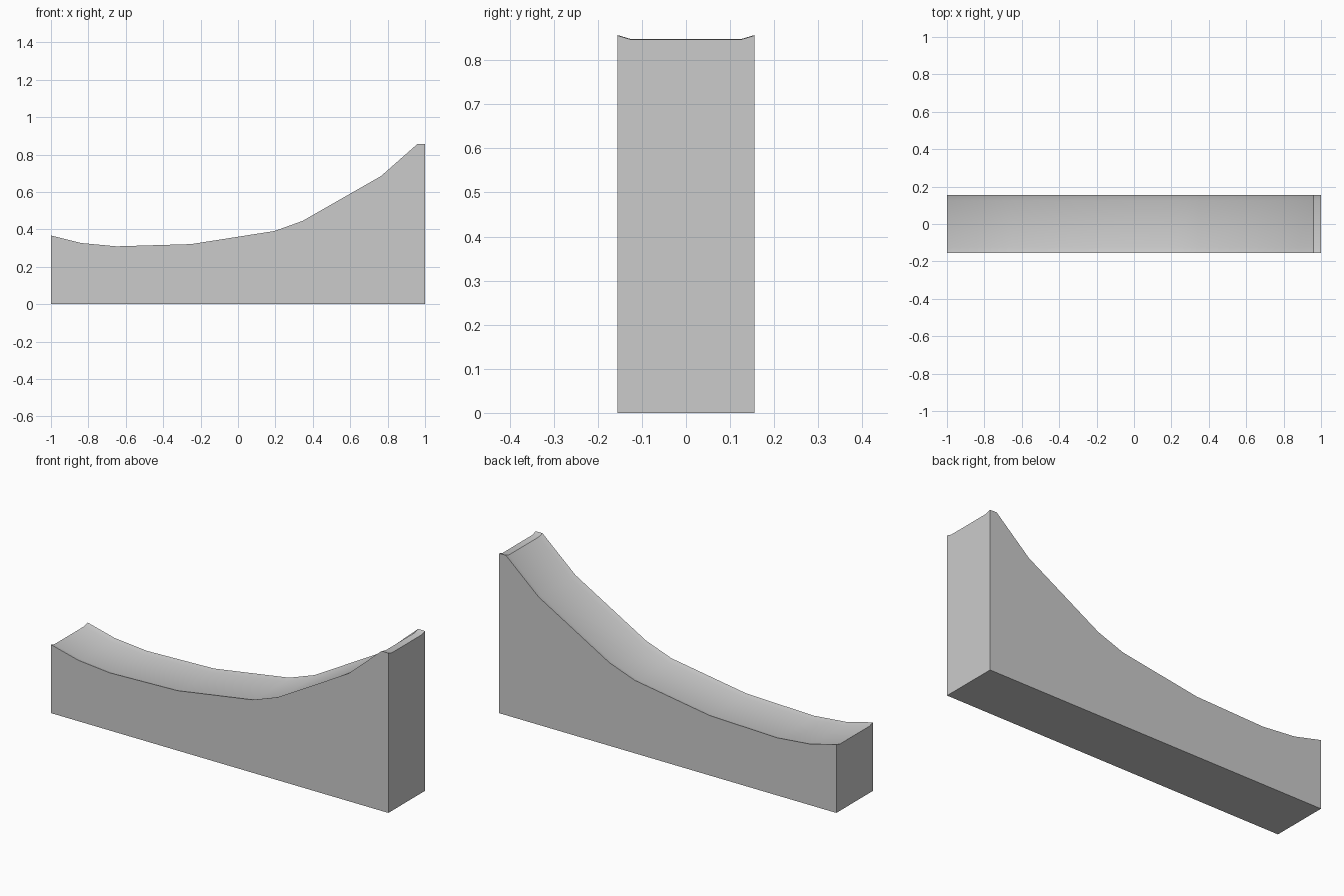
import bpy, bmesh

if "Cube" in bpy.data.objects:
    bpy.data.objects.remove(bpy.data.objects["Cube"])

# Side profile of the ramp's upper edge (x, z)
PROFILE = [(-1, 0.367), (-0.84, 0.327), (-0.65, 0.309), (-0.25, 0.321), (0.195, 0.391),
           (0.345, 0.445), (0.765, 0.685), (0.96, 0.857), (1, 0.856)]
# Cross-section: raised lips on both edges of a flat channel (y, z drop)
SECTION = [(-0.155, 0), (-0.125, 0.009), (0.125, 0.009), (0.155, 0)]

bm = bmesh.new()
top = [[bm.verts.new((x, y, z - d)) for y, d in SECTION] for x, z in PROFILE]
base = [[bm.verts.new((x, y, 0)) for y in (-0.155, 0.155)] for x in (-1, 1)]

# Curved top surface
for a, b in zip(top, top[1:]):
    for j in range(len(SECTION) - 1):
        bm.faces.new((a[j], b[j], b[j + 1], a[j + 1]))

# Sides, ends and bottom
for j, k in ((0, 0), (-1, 1)):
    bm.faces.new([row[j] for row in top] + [base[1][k], base[0][k]])
for row, foot in ((top[0], base[0]), (top[-1], base[1])):
    bm.faces.new(row + [foot[1], foot[0]])
bm.faces.new((base[0][0], base[0][1], base[1][1], base[1][0]))
bmesh.ops.recalc_face_normals(bm, faces=bm.faces[:])

mesh = bpy.data.meshes.new("curved_ramp")
bm.to_mesh(mesh)
bm.free()
ramp = bpy.data.objects.new("curved_ramp", mesh)
bpy.context.collection.objects.link(ramp)

# Smooth top with crisp outer edges
bpy.context.view_layer.objects.active = ramp
ramp.select_set(True)
bpy.ops.object.shade_smooth_by_angle(angle=0.6)
